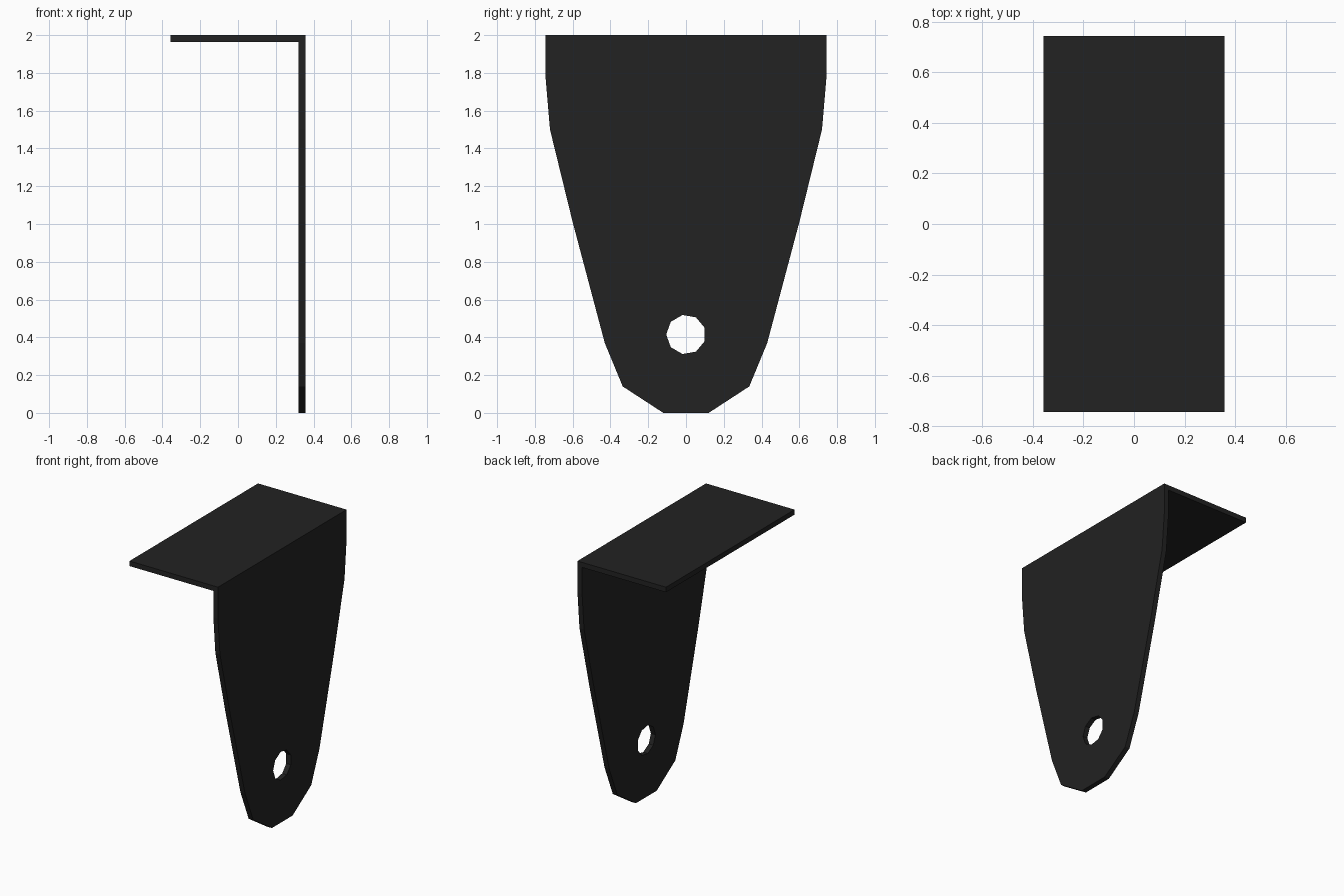
import bpy, bmesh, math
from mathutils import Vector

cube = bpy.data.objects.get("Cube")
if cube:
    bpy.data.objects.remove(cube, do_unlink=True)

THICK = 0.037
HALF_X = 0.358
HALF_Y = 0.743
HEIGHT = 2.0

# Single dark finish
steel = bpy.data.materials.new("black_steel")
steel.use_nodes = True
color = (0.016, 0.016, 0.016, 1)
steel.diffuse_color = color
steel.node_tree.nodes["Principled BSDF"].inputs["Base Color"].default_value = color


def add_object(name, bm):
    bmesh.ops.recalc_face_normals(bm, faces=bm.faces[:])
    mesh = bpy.data.meshes.new(name)
    bm.to_mesh(mesh)
    bm.free()
    mesh.materials.append(steel)
    obj = bpy.data.objects.new(name, mesh)
    bpy.context.collection.objects.link(obj)
    return obj


def add_loop(bm, points, x):
    verts = [bm.verts.new((x, y, z)) for y, z in points]
    return [bm.edges.new((a, b)) for a, b in zip(verts, verts[1:] + verts[:1])]


# Tapered upright plate: mirrored outline with a nine-sided bolt hole
side = [(HALF_Y, HEIGHT), (HALF_Y, 1.77), (0.72, 1.5), (0.6, 1.01),
        (0.43, 0.37), (0.335, 0.14), (0.12, 0)]
outline = side + [(-y, z) for y, z in reversed(side)]
hole = [(0.105 * math.cos(a), 0.415 + 0.105 * math.sin(a))
        for a in (math.pi + math.tau * i / 9 for i in range(9))]

bm = bmesh.new()
edges = add_loop(bm, outline, HALF_X) + add_loop(bm, hole, HALF_X)
bmesh.ops.triangle_fill(bm, use_beauty=True, use_dissolve=False, edges=edges)
result = bmesh.ops.extrude_face_region(bm, geom=bm.faces[:], use_keep_orig=True)
moved = [g for g in result["geom"] if isinstance(g, bmesh.types.BMVert)]
bmesh.ops.translate(bm, verts=moved, vec=(-THICK, 0, 0))
add_object("upright_plate", bm)

# Flat top flange butting against the upright
bm = bmesh.new()
bmesh.ops.create_cube(bm, size=1)
bmesh.ops.scale(bm, verts=bm.verts[:], vec=(2 * HALF_X - THICK, 2 * HALF_Y, THICK))
bmesh.ops.translate(bm, verts=bm.verts[:],
                    vec=Vector((-THICK / 2, 0, HEIGHT - THICK / 2)))
add_object("top_flange", bm)
